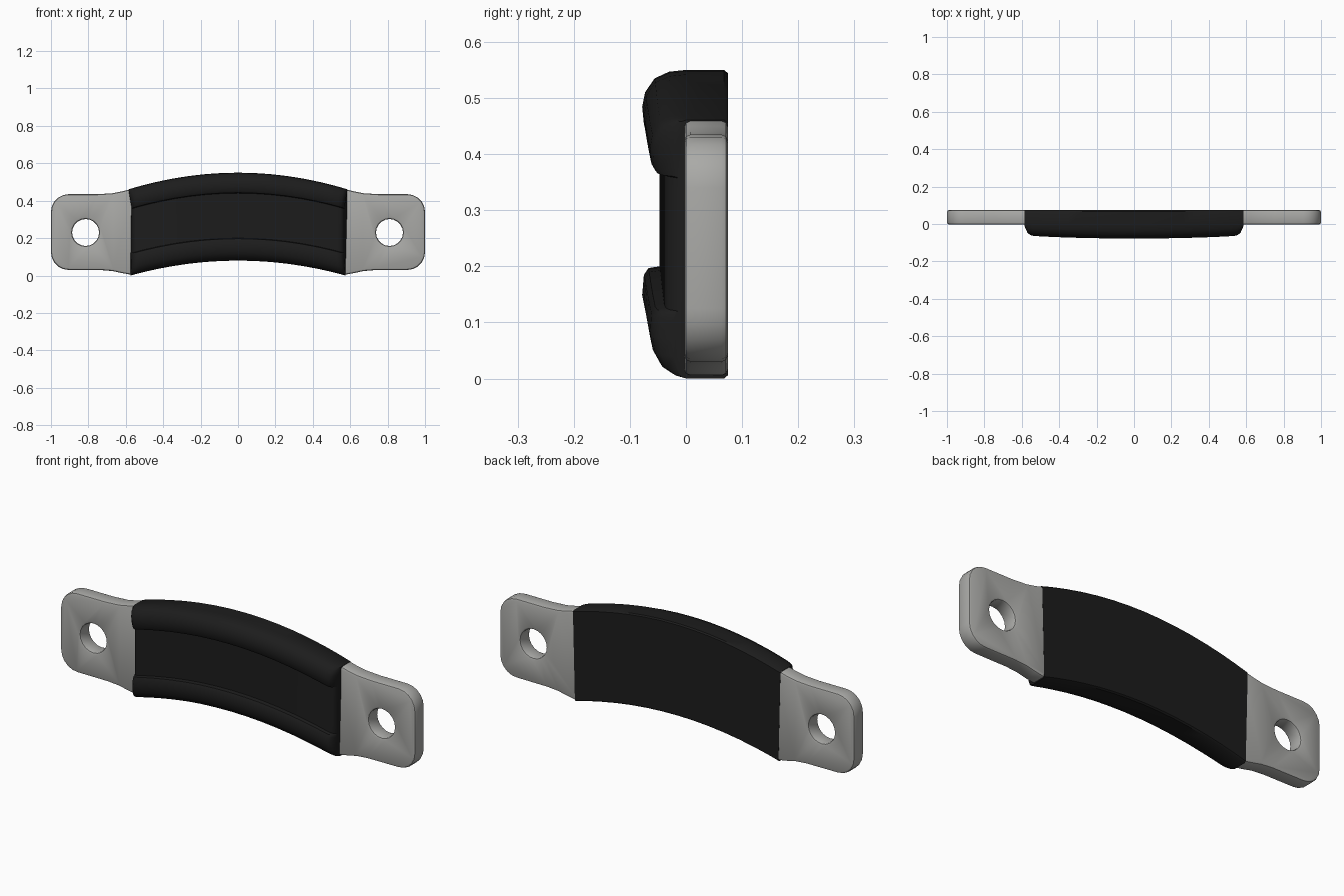
import bpy, bmesh, math

cube = bpy.data.objects.get("Cube")
if cube:
    bpy.data.objects.remove(cube, do_unlink=True)


def make_material(name, color):
    mat = bpy.data.materials.new(name)
    mat.use_nodes = True
    mat.diffuse_color = color
    bsdf = next(n for n in mat.node_tree.nodes if n.type == 'BSDF_PRINCIPLED')
    bsdf.inputs["Base Color"].default_value = color
    bsdf.inputs["Roughness"].default_value = 0.6
    return mat


black = make_material("black rubber", (0.012, 0.012, 0.012, 1))
grey = make_material("grey metal", (0.40, 0.40, 0.385, 1))


def make_object(name, bm, mat):
    bmesh.ops.recalc_face_normals(bm, faces=bm.faces)
    mesh = bpy.data.meshes.new(name)
    bm.to_mesh(mesh)
    bm.free()
    mesh.materials.append(mat)
    obj = bpy.data.objects.new(name, mesh)
    bpy.context.collection.objects.link(obj)
    return obj


def activate(obj):
    bpy.ops.object.select_all(action='DESELECT')
    obj.select_set(True)
    bpy.context.view_layer.objects.active = obj


# Arched grip: a lipped channel section (z, y) swept along the arch
lower_half = [(0.086, 0.075), (0.08, 0.068), (0.08, 0.0), (0.083, -0.03),
              (0.095, -0.055), (0.12, -0.072), (0.15, -0.078),
              (0.185, -0.075), (0.197, -0.067), (0.2, -0.047)]
upper_half = [(0.44, -0.047), (0.443, -0.067), (0.455, -0.075),
              (0.485, -0.078), (0.51, -0.073), (0.535, -0.056),
              (0.547, -0.03), (0.55, 0.0), (0.55, 0.068), (0.544, 0.075)]
section = lower_half + upper_half

# Position along the grip, and how far the front stands out there
half = [(0.0, 1.0), (0.15, 1.0), (0.3, 0.98), (0.45, 0.96), (0.6, 0.93),
        (0.75, 0.89), (0.86, 0.85), (0.93, 0.82), (0.965, 0.76),
        (0.985, 0.62), (1.0, 0.3)]
stations = [(-s, f) for s, f in half[:0:-1]] + half

bm = bmesh.new()
rings = []
for s, front in stations:
    ring = []
    for z, y in section:
        reach = 0.568 + 0.16 * max(0, z - 0.44) + 0.05 * max(0, 0.2 - z)
        x = s * reach
        drop = (0.242 + 0.04 * (z - 0.08)) * x * x
        ring.append(bm.verts.new((x, y * front if y < 0 else y, z - drop)))
    rings.append(ring)
count = len(section)
for a, b in zip(rings, rings[1:]):
    for i in range(count):
        j = (i + 1) % count
        bm.faces.new((a[i], a[j], b[j], b[i]))
bm.faces.new(rings[0])
bm.faces.new(rings[-1])
grip = make_object("grip", bm, black)
activate(grip)
bpy.ops.object.shade_smooth_by_angle(angle=math.radians(40))


# Mounting tabs: rounded flared plates, each with a screw hole
def corner(cx, cz, start, radius=0.095, steps=5):
    for i in range(steps + 1):
        a = math.radians(start - 90 * i / steps)
        yield cx + radius * math.cos(a), cz + radius * math.sin(a)


outline = [(0.55, 0.462), (0.585, 0.459), (0.62, 0.45), (0.67, 0.44), (0.75, 0.435)]
outline += list(corner(0.905, 0.34, 90))
outline += list(corner(0.905, 0.125, 0))
outline += [(0.73, 0.029), (0.67, 0.024), (0.62, 0.013), (0.58, 0.006), (0.55, 0.006)]

for name, side, hole_x in (("left_tab", 1, 0.81), ("right_tab", -1, -0.815)):
    bm = bmesh.new()
    face = bm.faces.new([bm.verts.new((side * x, -0.003, z)) for x, z in outline])
    grown = bmesh.ops.extrude_face_region(bm, geom=[face])["geom"]
    for v in grown:
        if isinstance(v, bmesh.types.BMVert):
            v.co.y = 0.0745
    if not face.is_valid or len(bm.faces) < len(outline) + 2:
        bm.faces.new([v for v in bm.verts if v.co.y < 0])
    tab = make_object(name, bm, grey)

    bpy.ops.mesh.primitive_cylinder_add(vertices=20, radius=0.072, depth=0.4,
                                        location=(hole_x, 0.03, 0.23),
                                        rotation=(math.pi / 2, 0, 0))
    cutter = bpy.context.object
    cutter.name = name + "_hole_cutter"
    cutter.hide_render = True
    cutter.data.materials.append(grey)

    activate(tab)
    cut = tab.modifiers.new("screw hole", 'BOOLEAN')
    cut.operation = 'DIFFERENCE'
    cut.solver = 'EXACT'
    cut.object = cutter
    bpy.ops.object.modifier_apply(modifier=cut.name)
    bpy.data.objects.remove(cutter, do_unlink=True)

    rim = tab.modifiers.new("rounded rim", 'BEVEL')
    rim.width = 0.011
    rim.segments = 2
    rim.limit_method = 'ANGLE'
    rim.angle_limit = math.radians(50)
    bpy.ops.object.modifier_apply(modifier=rim.name)
    bpy.ops.object.shade_smooth_by_angle(angle=math.radians(35))
